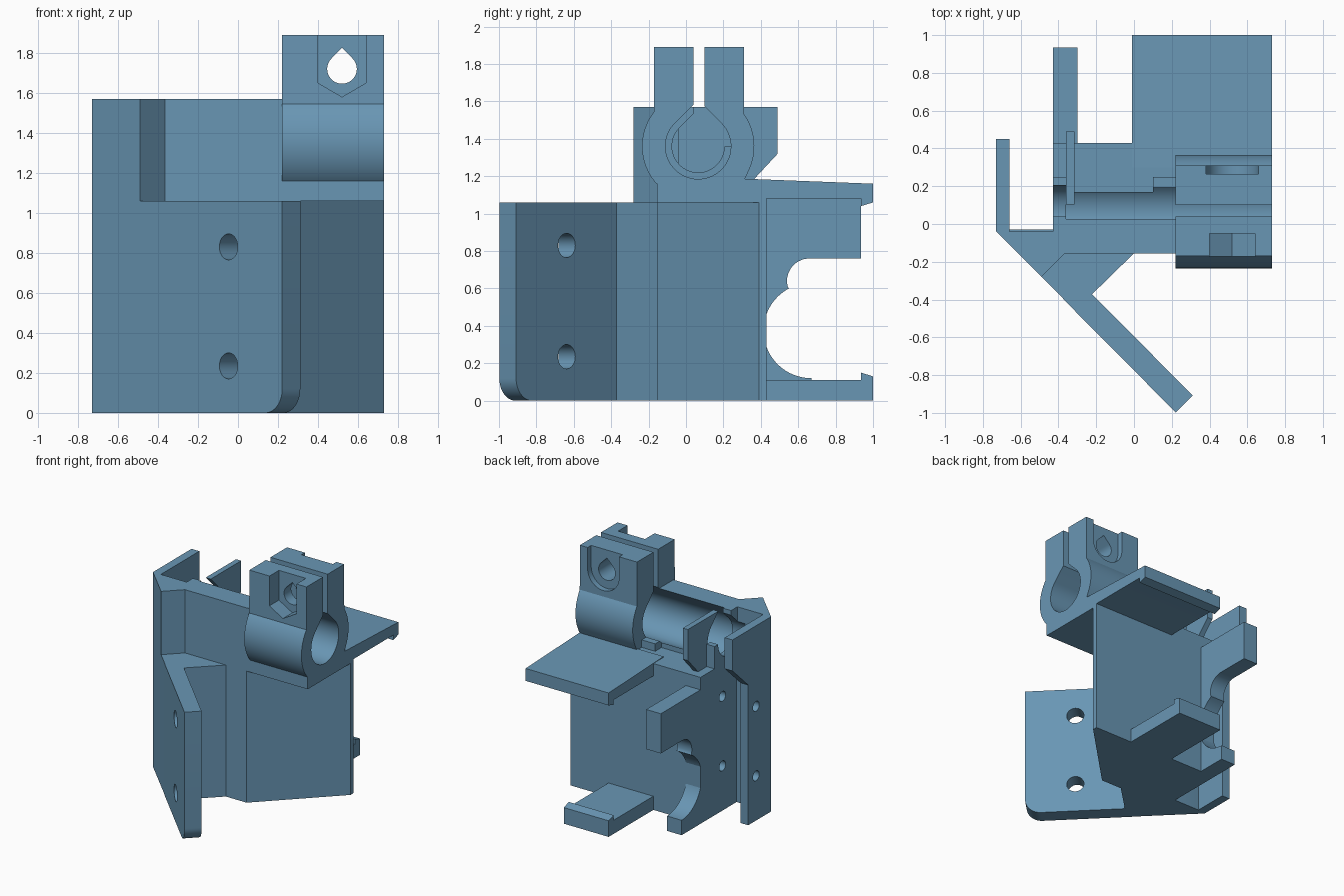
import bpy, bmesh, math
from mathutils import Matrix, Vector

if "Cube" in bpy.data.objects:
    bpy.data.objects.remove(bpy.data.objects["Cube"])

steel = bpy.data.materials.new("steel_blue")
steel.diffuse_color = (0.141, 0.305, 0.456, 1)
steel.use_nodes = True
steel.node_tree.nodes["Principled BSDF"].inputs["Base Color"].default_value = steel.diffuse_color

HY, HZ = 0.065, 1.36          # rod bore centre in y, z


def arc(cu, cv, r, a0, a1, n=24):
    return [(cu + r * math.cos(math.radians(a0 + (a1 - a0) * i / n)),
             cv + r * math.sin(math.radians(a0 + (a1 - a0) * i / n))) for i in range(n + 1)]


def teardrop(cu, cv, r):
    # circle whose top closes at 45 degrees
    return arc(cu, cv, r, 135, 405, 40) + [(cu, cv + r * 1.414)]


def prism(name, pts, axis, lo, hi):
    # extrude a 2D profile along x (y,z), y (x,z) or z (x,y)
    place = {'x': lambda u, v, w: (w, u, v),
             'y': lambda u, v, w: (u, w, v),
             'z': lambda u, v, w: (u, v, w)}[axis]
    bm = bmesh.new()
    a = [bm.verts.new(place(u, v, lo)) for u, v in pts]
    b = [bm.verts.new(place(u, v, hi)) for u, v in pts]
    bm.faces.new(a)
    bm.faces.new(b[::-1])
    n = len(pts)
    for i in range(n):
        j = (i + 1) % n
        bm.faces.new((a[i], b[i], b[j], a[j]))
    bmesh.ops.recalc_face_normals(bm, faces=bm.faces)
    me = bpy.data.meshes.new(name)
    bm.to_mesh(me)
    bm.free()
    me.materials.append(steel)
    ob = bpy.data.objects.new(name, me)
    bpy.context.collection.objects.link(ob)
    return ob


def box(name, x0, x1, y0, y1, z0, z1):
    return prism(name, [(x0, y0), (x1, y0), (x1, y1), (x0, y1)], 'z', z0, z1)


def cut(ob, *cutters):
    bpy.context.view_layer.objects.active = ob
    for c in cutters:
        m = ob.modifiers.new("cut", 'BOOLEAN')
        m.operation = 'DIFFERENCE'
        m.solver = 'EXACT'
        m.object = c
        bpy.ops.object.modifier_apply(modifier=m.name)
        bpy.data.objects.remove(c)


def bore(r=0.175, x0=-0.36, x1=0.8):
    return prism("bore", teardrop(HY, HZ, r), 'x', x0, x1)


def side_screws():
    return [prism("screw", arc(0.15, z, 0.04, 0, 345, 23), 'x', -0.8, -0.2) for z in (0.36, 0.92)]


# main solid block with the angled right wall
body = prism("main_body", [(-.73, -.04), (-.31, -.46), (-.22, -.37), (0, -.155), (.185, -.155),
                           (.73, .39), (.73, .43), (-.43, .43), (-.43, -.03), (-.66, -.03)], 'z', 0, 1.06)
cut(body, *side_screws())

# diagonal mounting flange with rounded lower corner and two holes
flange = prism("mounting_flange", [(.5, 0)] + arc(1.23, .12, .12, -90, 0, 12) + [(1.35, 1.06), (.5, 1.06)],
               'y', 0, .127)
cut(flange, *[prism("hole", arc(.969, z, .065, 0, 350, 35), 'y', -.1, .3) for z in (.235, .83)])
flange.data.transform(Matrix.Translation(Vector((-.73, -.04, 0))) @ Matrix.Rotation(math.radians(-45.2), 4, 'Z'))

# left channel wall
left_wall = prism("left_wall", [(-.04, 0), (.25, 0), (.25, 1.13), (.45, 1.32), (.45, 1.57), (-.04, 1.57)],
                  'x', -.73, -.66)
cut(left_wall, *side_screws())

# slab closing the top of the body
top_slab = box("top_slab", -.43, .73, -.155, .43, 1.06, 1.18)
cut(top_slab, bore(.14, -.5, -.3))

# tall front wall and its corner
upper_wall = prism("upper_wall", [(-.73, -.04), (-.49, -.28), (-.365, -.155), (.22, -.155), (.22, .04),
                                  (-.43, .04), (-.43, -.04), (-.66, -.04)], 'z', 1.06, 1.57)
cut(upper_wall, bore(), bore(.14, -.5, -.3))

# rod cradle, end stop and small rest
cradle = box("rod_cradle", -.36, .22, -.1, .17, 1.1, 1.22)
cut(cradle, bore())
end_stop = box("end_stop", -.43, -.36, .04, .25, 1.1, 1.36)
cut(end_stop, bore(.14, -.5, -.3))
rest = box("small_rest", .1, .22, .17, .25, 1.15, 1.24)
cut(rest, bore())

# thin upright fin beside the rod
fin = prism("upright_fin", [(.10, 1.57), (.49, 1.57), (.49, 1.32), (.36, 1.18), (.10, 1.18)], 'x', -.36, -.315)
cut(fin, bore())

# notched rear plate
prism("rear_plate", [(.3, 0), (.67, 0)] + arc(.67, .375, .255, 270, 118, 28)
      + arc(.66, .64, .12, 194, 90, 14) + [(.935, .76), (.935, 1.08), (.3, 1.08)], 'x', -.43, -.30)

# rear shelves with hooked lips
prism("top_shelf", [(.3, 1.187), (1, 1.16), (1, 1.06), (.935, 1.04), (.935, 1.08), (.43, 1.08), (.3, 1.07)],
      'x', -.01, .73)
prism("bottom_shelf", [(.4, 0), (1, 0), (1, .13), (.935, .15), (.935, .11), (.4, .11)], 'x', -.01, .39)

# rod clamp with two ears
clamp = prism("rod_clamp", [(-.155, 1.165)] + arc(HY, HZ, .3, 222, 142, 24) + [(-.17, 1.89), (.31, 1.89)]
              + arc(HY, HZ, .3, 35, -26, 20) + [(.305, 1.165)], 'x', .22, .73)
nut_pocket = prism("nut_pocket", [(.40, 2), (.40, 1.65), (.52, 1.58), (.64, 1.65), (.64, 2)], 'y', -.3, -.05)
head_pocket = prism("head_pocket", arc(.52, 1.72, .14, 180, 360, 24) + [(.66, 2), (.38, 2)], 'y', .265, .4)
cut(clamp, bore(.175, .1, .8), box("slot", .1, .8, .04, .10, 1.5, 2), nut_pocket, head_pocket,
    prism("bolt_hole", teardrop(.52, 1.72, .074), 'y', -.3, .4))

# crisp edges, smooth curves
for ob in bpy.context.scene.objects:
    ob.select_set(True)
bpy.context.view_layer.objects.active = clamp
bpy.ops.object.shade_smooth_by_angle(angle=math.radians(30))
